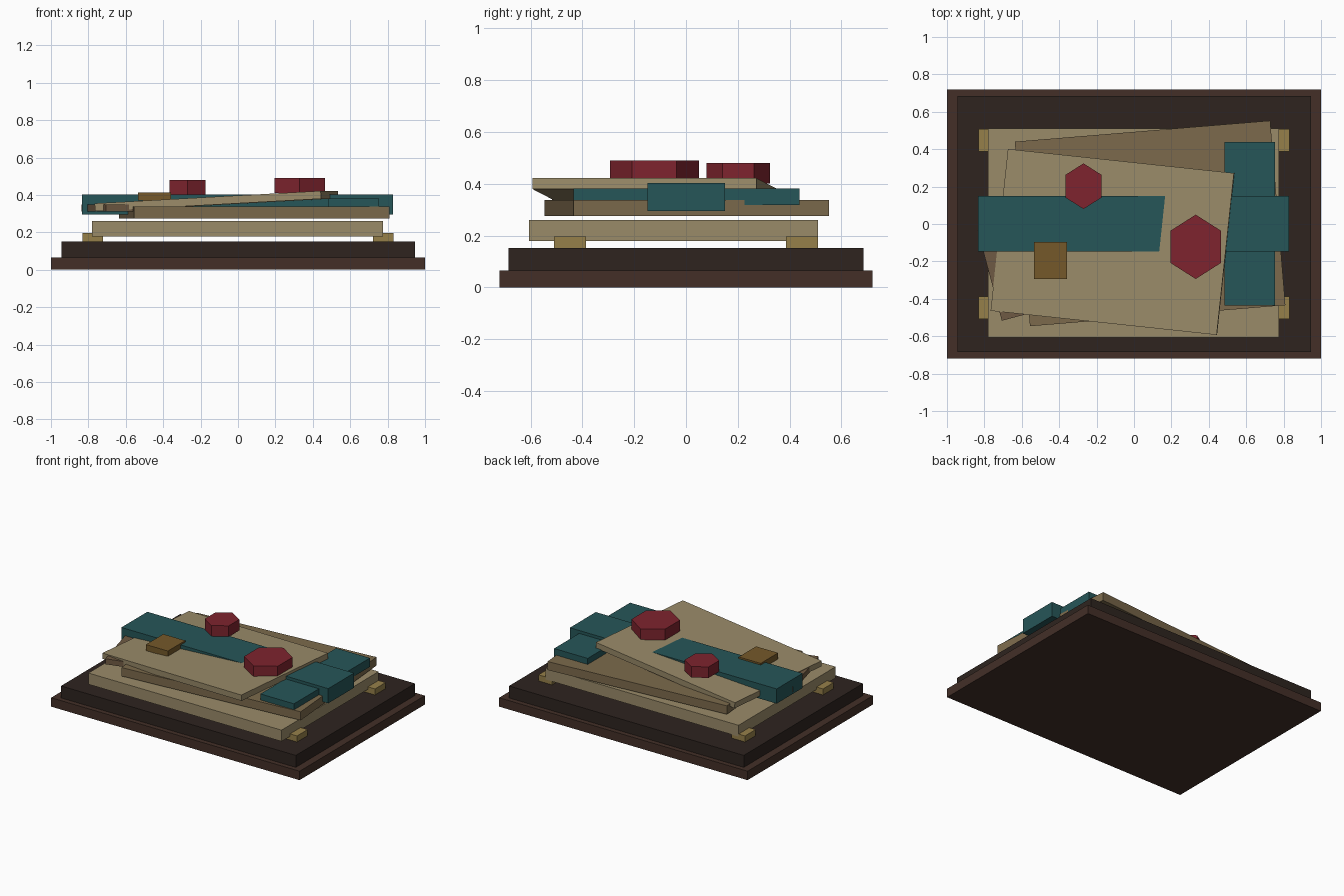
import bpy, bmesh
from math import radians
from mathutils import Matrix

if "Cube" in bpy.data.objects:
    bpy.data.objects.remove(bpy.data.objects["Cube"])


def material(name, hex_color):
    def lin(c):
        return c / 12.92 if c <= 0.04045 else ((c + 0.055) / 1.055) ** 2.4
    rgb = [lin(int(hex_color[i:i + 2], 16) / 255) for i in (0, 2, 4)]
    m = bpy.data.materials.new(name)
    m.diffuse_color = (*rgb, 1)
    m.use_nodes = True
    m.node_tree.nodes["Principled BSDF"].inputs["Base Color"].default_value = m.diffuse_color
    return m


WOOD = material("wood", "432f27")
DARK = material("dark_wood", "2e241f")
BRASS = material("brass", "96804a")
AMBER = material("amber", "75592a")
PAPER = material("paper", "9a8b69")
AGED = material("aged_paper", "7c6a4c")
SCRAP = material("scrap_paper", "6f5a43")
TEAL = material("teal_ribbon", "265658")
RED = material("wax_red", "7e242e")


def finish(name, bm, mat, loc, rot=(0, 0, 0)):
    mesh = bpy.data.meshes.new(name)
    bm.to_mesh(mesh)
    bm.free()
    mesh.materials.append(mat)
    ob = bpy.data.objects.new(name, mesh)
    bpy.context.collection.objects.link(ob)
    ob.location = loc
    ob.rotation_euler = [radians(a) for a in rot]
    return ob


def box(name, mat, center, size, rot=(0, 0, 0)):
    bm = bmesh.new()
    bmesh.ops.create_cube(bm, size=1, matrix=Matrix.Diagonal((*size, 1)))
    return finish(name, bm, mat, center, rot)


def span(name, mat, x, y, z):
    """Upright box given by its x, y and z limits."""
    return box(name, mat, [(a + b) / 2 for a, b in (x, y, z)], [b - a for a, b in (x, y, z)])


def seal(name, x, y, rx, ry, z0, z1):
    """Six-sided wax seal, points towards the front and back."""
    bm = bmesh.new()
    k = 0.866
    bmesh.ops.create_cone(bm, cap_ends=True, segments=6, radius1=1, radius2=1, depth=z1 - z0)
    if max(v.co.x for v in bm.verts) > 0.95:
        bmesh.ops.rotate(bm, verts=bm.verts, matrix=Matrix.Rotation(radians(30), 3, 'Z'))
    bmesh.ops.scale(bm, verts=bm.verts, vec=(rx / k, ry, 1))
    return finish(name, bm, RED, (x, y, (z0 + z1) / 2))


# stepped wooden board
span("base_board", WOOD, (-1, 1), (-0.72, 0.72), (0, 0.065))
span("upper_board", DARK, (-0.945, 0.945), (-0.685, 0.685), (0.065, 0.152))

# brass corner feet under the stack
for sx, side in ((-1, "left"), (1, "right")):
    for sy, end in ((-1, "front"), (1, "back")):
        box(f"corner_foot_{end}_{side}", BRASS,
            (sx * 0.777, sy * 0.448, 0.173), (0.11, 0.122, 0.046))

# loosely stacked sheets
span("bottom_sheet", PAPER, (-0.78, 0.775), (-0.606, 0.51), (0.178, 0.26))
box("middle_sheet", AGED, (0.086, 0.003, 0.306), (1.37, 0.99, 0.062), (0, 0, 4.7))
box("loose_scrap", SCRAP, (-0.612, -0.233, 0.33), (0.33, 0.5, 0.04), (0, 0, 15))
box("top_sheet", PAPER, (-0.115, -0.096, 0.367), (1.217, 0.87, 0.042), (0, -3.15, -6.1))

# crossing ribbons
span("long_ribbon", TEAL, (-0.835, 0.83), (-0.148, 0.15), (0.295, 0.402))
span("cross_ribbon", TEAL, (0.485, 0.755), (-0.435, 0.438), (0.317, 0.381))

# small plate and wax seals on top
span("small_plate", AMBER, (-0.535, -0.358), (-0.295, -0.095), (0.37, 0.414))
seal("small_seal", -0.27, 0.202, 0.096, 0.122, 0.4, 0.48)
seal("large_seal", 0.33, -0.122, 0.135, 0.172, 0.41, 0.49)
